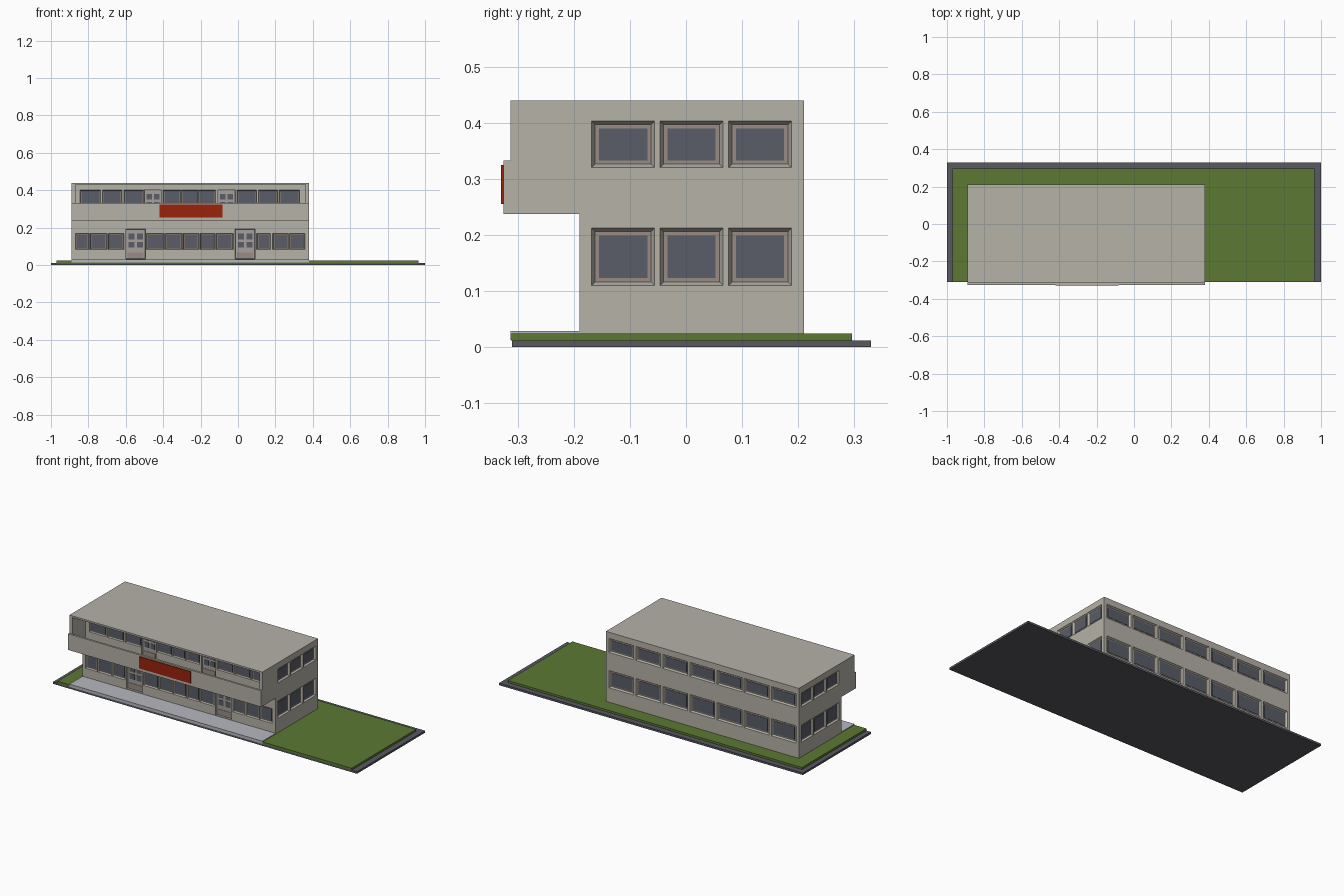
import bpy, bmesh

if "Cube" in bpy.data.objects:
    bpy.data.objects.remove(bpy.data.objects["Cube"])

X0, X1 = -0.89, 0.38            # building ends
YF, YB = -0.19, 0.21            # recessed front wall, back wall
YO = -0.313                     # overhanging front edge


def material(name, rgb):
    m = bpy.data.materials.new(name)
    m.diffuse_color = (*rgb, 1)
    m.use_nodes = True
    m.node_tree.nodes["Principled BSDF"].inputs["Base Color"].default_value = m.diffuse_color
    return m


WALL = material("warm grey plaster", (0.46, 0.445, 0.39))
GLASS = material("dark blue grey glass", (0.10, 0.11, 0.14))
FRAME = material("brown grey frame", (0.32, 0.26, 0.235))
GRASS = material("lawn green", (0.107, 0.19, 0.033))
PAVE = material("pale paving", (0.47, 0.47, 0.53))
ROAD = material("asphalt", (0.095, 0.10, 0.12))
RED = material("sign red", (0.32, 0.016, 0.003))
DOOR = material("pale door", (0.38, 0.35, 0.32))


def hexa(bm, pts):
    """Solid from four bottom corners followed by four top corners."""
    v = [bm.verts.new(p) for p in pts]
    for f in ((0, 1, 2, 3), (4, 5, 6, 7), (0, 1, 5, 4),
              (1, 2, 6, 5), (2, 3, 7, 6), (3, 0, 4, 7)):
        bm.faces.new([v[i] for i in f])


def finish(bm, name, mat=None):
    bmesh.ops.recalc_face_normals(bm, faces=bm.faces)
    me = bpy.data.meshes.new(name)
    bm.to_mesh(me)
    bm.free()
    if mat:
        me.materials.append(mat)
    ob = bpy.data.objects.new(name, me)
    bpy.context.collection.objects.link(ob)
    return ob


def box(name, mat, x, y, z):
    bm = bmesh.new()
    hexa(bm, [(a, b, c) for c in z for a, b in
              ((x[0], y[0]), (x[1], y[0]), (x[1], y[1]), (x[0], y[1]))])
    return finish(bm, name, mat)


# Wall coordinates: u along the wall, z up, d outwards
SIDES = {
    "front": lambda u, z, d: (u, YF - d, z),
    "back": lambda u, z, d: (u, YB + d, z),
    "right": lambda u, z, d: (X1 + d, u, z),
    "left": lambda u, z, d: (X0 - d, u, z),
}


def plate(bm, side, u, z, d, grow=0.0):
    """Slab on a wall from depth d[0] to d[1], larger by grow at d[1]."""
    p = SIDES[side]
    pts = []
    for dd, g in ((d[0], 0), (d[1], grow)):
        pts += [p(u[0] - g, z[0] - g, dd), p(u[1] + g, z[0] - g, dd),
                p(u[1] + g, z[1] + g, dd), p(u[0] - g, z[1] + g, dd)]
    hexa(bm, pts)


cuts, frames, panes, doors = (bmesh.new() for _ in range(4))
DEPTH = 0.012


def opening(side, u, z, b, back):
    """Recess with splayed reveals and a backing plate; returns inner size."""
    iu, iz = (u[0] + b, u[1] - b), (z[0] + b, z[1] - b)
    plate(cuts, side, iu, iz, (-DEPTH, DEPTH), 2 * b)
    plate(back, side, iu, iz, (-DEPTH - 0.002, -DEPTH + 0.002))
    return iu, iz


def window(side, u, z, b=0.006, f=0.007):
    iu, iz = opening(side, u, z, b, frames)
    plate(panes, side, (iu[0] + f, iu[1] - f), (iz[0] + f, iz[1] - f),
          (-DEPTH, -DEPTH + 0.004))


def door(u, z):
    iu, iz = opening("front", u, z, 0.002, doors)
    w, h = iu[1] - iu[0], iz[1] - iz[0]
    for a in (0.12, 0.56):               # two leaves, upper and lower panes
        for c in (0.38, 0.66):
            plate(panes, "front", (iu[0] + a * w, iu[0] + (a + 0.32) * w),
                  (iz[0] + c * h, iz[0] + (c + 0.2) * h), (-DEPTH, -DEPTH + 0.004))
    plate(frames, "front", (iu[0] + 0.08 * w, iu[1] - 0.08 * w),
          (iz[0], iz[0] + 0.22 * h), (-DEPTH, -DEPTH + 0.004))


LOW, HIGH = (0.11, 0.212), (0.32, 0.403)

# Windows on both ends and the back
for floor in (LOW, HIGH):
    for k in range(3):
        y = -0.168 + k * 0.122
        for end in ("left", "right"):
            window(end, (y, y + 0.112), floor)
    for k in range(7):
        x = X0 + 0.02 + k * 0.178
        window("back", (x, x + 0.162), floor)

# Front openings, ground floor then gallery
for u in ((-0.87, -0.795), (-0.79, -0.7), (-0.695, -0.61), (-0.49, -0.393),
          (-0.388, -0.298), (-0.293, -0.208), (-0.203, -0.123), (-0.118, -0.025),
          (0.1, 0.175), (0.185, 0.27), (0.275, 0.358)):
    window("front", u, (0.082, 0.17), 0.004, 0.005)
for u in ((-0.845, -0.735), (-0.725, -0.62), (-0.61, -0.505), (-0.4, -0.305),
          (-0.302, -0.215), (-0.211, -0.12), (-0.005, 0.1), (0.11, 0.212),
          (0.22, 0.33)):
    window("front", u, (0.305, 0.4), 0.003, 0.005)
for x in (-0.6, -0.015):
    door((x, x + 0.106), (0.032, 0.192))
for x in (-0.502, -0.108):
    door((x, x + 0.094), (0.25, 0.402))

# Building body: side profile extruded along x
bm = bmesh.new()
prof = [(YF, 0.02), (YB, 0.02), (YB, 0.44), (YO, 0.44), (YO, 0.237), (YF, 0.237)]
face = bm.faces.new([bm.verts.new((X0, y, z)) for y, z in prof])
ext = bmesh.ops.extrude_face_region(bm, geom=[face])["geom"]
bmesh.ops.translate(bm, vec=(X1 - X0, 0, 0),
                    verts=[v for v in ext if isinstance(v, bmesh.types.BMVert)])
body = finish(bm, "building_body", WALL)

# Cut the open gallery, then all window and door recesses
gallery = box("gallery_cutter", WALL, (X0 + 0.02, X1 - 0.02), (-0.4, YF), (0.246, 0.43))
recess = finish(cuts, "opening_cutter", WALL)
bpy.context.view_layer.objects.active = body
for cutter in (gallery, recess):
    m = body.modifiers.new(cutter.name, 'BOOLEAN')
    m.operation, m.solver, m.object = 'DIFFERENCE', 'EXACT', cutter
    bpy.ops.object.modifier_apply(modifier=m.name)
for cutter in (gallery, recess):
    bpy.data.objects.remove(cutter)

finish(frames, "window_frames", FRAME)
finish(panes, "window_panes", GLASS)
finish(doors, "doors", DOOR)

# Gallery parapet and blank sign board
box("gallery_parapet", WALL, (X0, X1), (-0.325, YO), (0.237, 0.333))
box("sign_board", RED, (-0.42, -0.082), (-0.33, -0.325), (0.255, 0.325))

# Site: asphalt base, lawn, front pavement
box("asphalt_base", ROAD, (-1, 1), (-0.31, 0.33), (0, 0.012))
box("lawn", GRASS, (-0.97, 0.965), (-0.311, 0.296), (0.011, 0.024))
box("front_pavement", PAVE, (X0, X1), (YO, YF), (0.013, 0.029))
